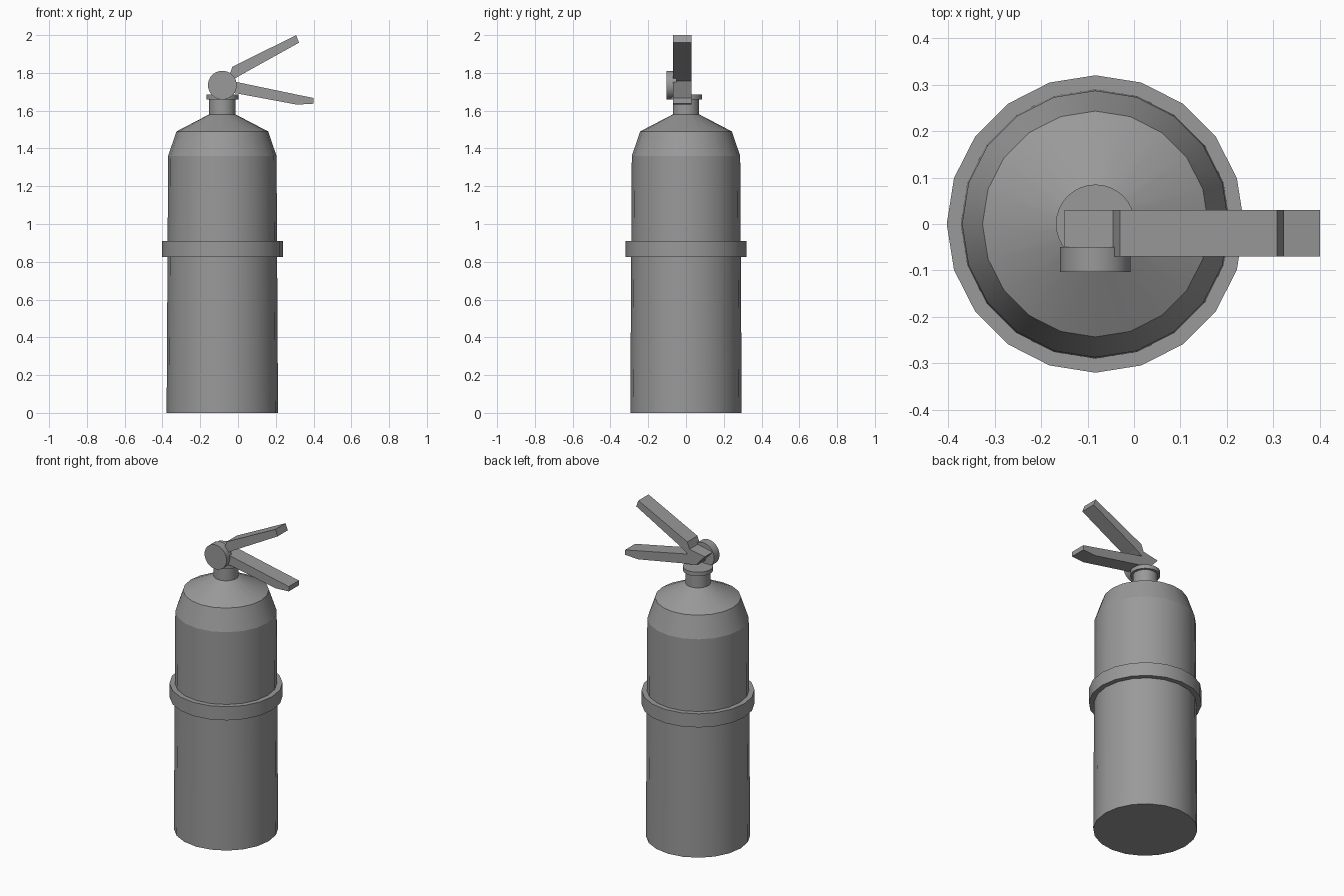
import bpy, bmesh
from math import cos, sin, tau
from mathutils import Matrix, Vector

if "Cube" in bpy.data.objects:
    bpy.data.objects.remove(bpy.data.objects["Cube"])

AXIS_X = -0.083

metal = bpy.data.materials.new("plain grey")
metal.use_nodes = True
GREY = (0.32, 0.32, 0.32, 1)
metal.diffuse_color = GREY
metal.node_tree.nodes["Principled BSDF"].inputs["Base Color"].default_value = GREY


def finish(name, bm):
    bmesh.ops.recalc_face_normals(bm, faces=bm.faces)
    mesh = bpy.data.meshes.new(name)
    bm.to_mesh(mesh)
    bm.free()
    mesh.materials.append(metal)
    obj = bpy.data.objects.new(name, mesh)
    bpy.context.collection.objects.link(obj)
    return obj


def lathe(name, profile, sides=20, closed=False, matrix=Matrix()):
    """Turn (radius, height) points; smooth around, sharp along each ring."""
    bm = bmesh.new()
    rings = [[bm.verts.new((r * cos(tau * i / sides), r * sin(tau * i / sides), z))
              for i in range(sides)] for r, z in profile]
    pairs = list(zip(rings, rings[1:]))
    if closed:
        pairs.append((rings[-1], rings[0]))
    for a, b in pairs:
        for i in range(sides):
            j = (i + 1) % sides
            bm.faces.new((a[i], a[j], b[j], b[i])).smooth = True
    if not closed:
        bm.faces.new(rings[0])
        bm.faces.new(rings[-1])
    for ring in rings:
        for i in range(sides):
            bm.edges.get((ring[i], ring[(i + 1) % sides])).smooth = False
    bm.transform(matrix)
    return finish(name, bm)


def lever(name, outline, y0=-0.07, y1=0.03):
    """Extrude an (x, z) outline across the lever width."""
    bm = bmesh.new()
    face = bm.faces.new([bm.verts.new((x, y0, z)) for x, z in outline])
    out = bmesh.ops.extrude_face_region(bm, geom=[face])
    moved = [v for v in out["geom"] if isinstance(v, bmesh.types.BMVert)]
    bmesh.ops.translate(bm, verts=moved, vec=Vector((0, y1 - y0, 0)))
    return finish(name, bm)


centre = Matrix.Translation((AXIS_X, 0, 0))

# Tank with tapered wall, shoulder and cone
lathe("tank", [(0.295, 0), (0.287, 1.36), (0.243, 1.49), (0.07, 1.58)], matrix=centre)

# Strap around the tank
lathe("strap", [(0.285, 0.825), (0.32, 0.825), (0.32, 0.91), (0.285, 0.91)],
      closed=True, matrix=centre)

# Neck with flange
lathe("neck", [(0.07, 1.56), (0.07, 1.66), (0.085, 1.66), (0.085, 1.685)],
      sides=32, matrix=centre)

# Round gauge facing the front
lathe("gauge", [(0.076, 0.05), (0.076, 0.103)], sides=32,
      matrix=Matrix.Translation((AXIS_X, 0, 1.735)) @ Matrix.Rotation(tau / 4, 4, "X"))

# Squeeze levers meeting behind the gauge
lever("upper_lever", [(-0.10, 1.715), (0.01, 1.786), (0.323, 1.96), (0.308, 2.0),
                      (-0.03, 1.832), (-0.045, 1.79), (-0.15, 1.77)])
lever("lower_lever", [(-0.10, 1.705), (0, 1.69), (0.312, 1.632), (0.40, 1.637),
                      (0.40, 1.667), (0.312, 1.685), (0, 1.75), (-0.10, 1.77)])
